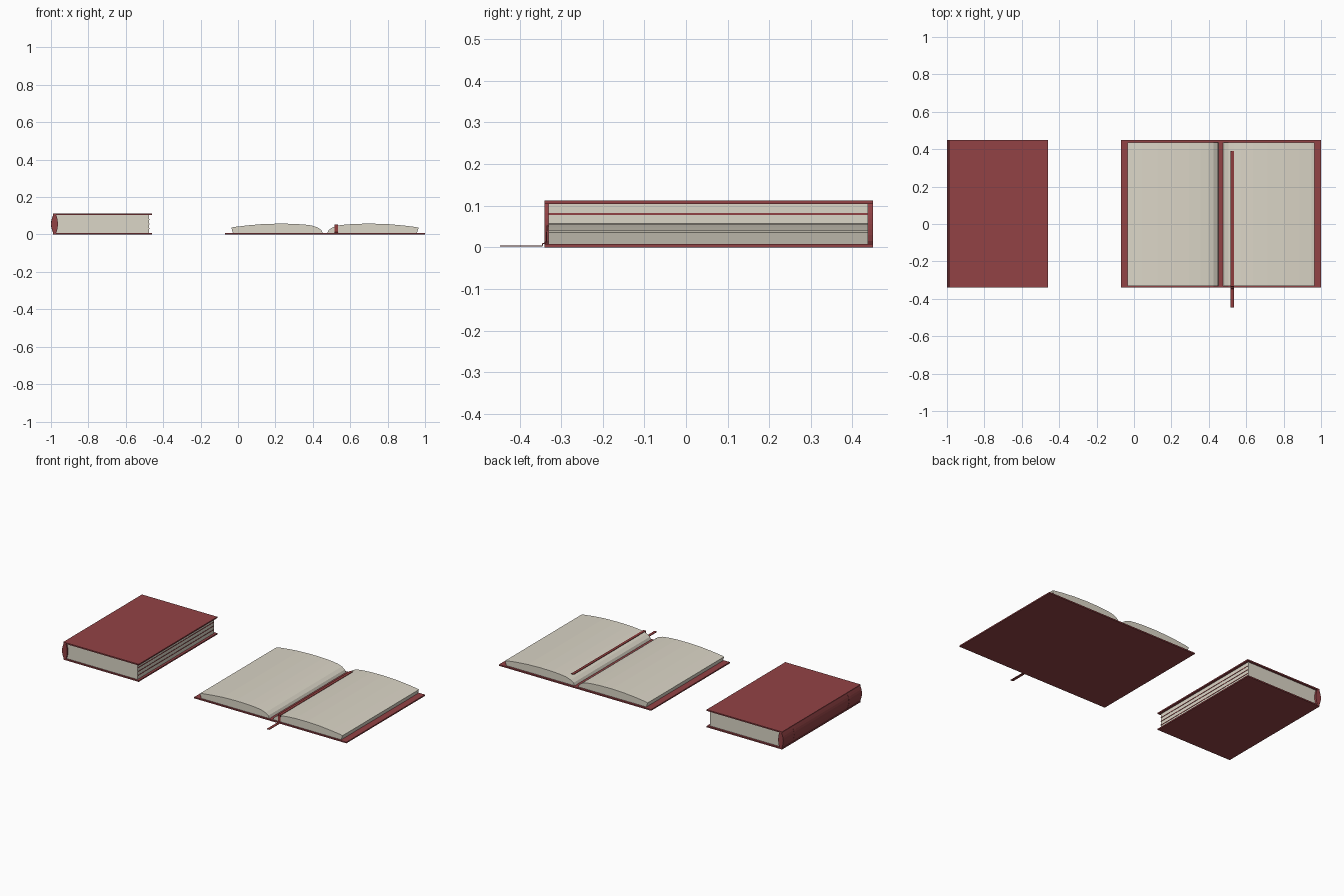
import bpy
import math

if "Cube" in bpy.data.objects:
    bpy.data.objects.remove(bpy.data.objects["Cube"])


def material(name, rgb):
    m = bpy.data.materials.new(name)
    m.diffuse_color = (*rgb, 1)
    m.use_nodes = True
    m.node_tree.nodes["Principled BSDF"].inputs["Base Color"].default_value = m.diffuse_color
    return m


RED = material("cover_red", (0.29, 0.055, 0.06))
RIBBON = material("ribbon_red", (0.27, 0.045, 0.045))
PAPER = material("paper_cream", (0.71, 0.67, 0.57))

Y0, Y1 = -0.34, 0.45      # cover extent
P0, P1 = -0.331, 0.437    # paper extent


def mesh_object(name, verts, faces, mat):
    me = bpy.data.meshes.new(name)
    me.from_pydata(verts, [], faces)
    me.materials.append(mat)
    ob = bpy.data.objects.new(name, me)
    bpy.context.collection.objects.link(ob)
    return ob


def extrude_y(name, profile, y0, y1, mat):
    """Closed xz profile, counter-clockwise seen from the front, swept along y."""
    n = len(profile)
    verts = [(x, y, z) for y in (y0, y1) for x, z in profile]
    faces = [tuple(range(n)), tuple(range(2 * n - 1, n - 1, -1))]
    faces += [(i, i + n, (i + 1) % n + n, (i + 1) % n) for i in range(n)]
    return mesh_object(name, verts, faces, mat)


def box(name, x0, x1, y0, y1, z0, z1, mat):
    return extrude_y(name, [(x0, z0), (x1, z0), (x1, z1), (x0, z1)], y0, y1, mat)


def spine_profile(outer, inner, h):
    """Lens-shaped section, bulging away from the paper on both sides."""
    edge = -0.985
    steps = [i / 8 for i in range(9)]
    left = [(edge - outer * math.sin(math.pi * t), 0.002 + h * (1 - t)) for t in steps]
    right = [(edge + 0.008 + inner * math.sin(math.pi * t) ** 0.6, 0.002 + h * t) for t in steps]
    return left + right


# Closed book: two boards, rounded spine and page block
box("closed_back_cover", -0.99, -0.46, Y0, Y1, 0.0, 0.008, RED)
box("closed_front_cover", -0.99, -0.46, Y0, Y1, 0.104, 0.112, RED)
extrude_y("closed_spine", spine_profile(0.014, 0.014, 0.108), Y0, Y1, RED)
box("closed_pages", -0.97, -0.475, P0, P1, 0.008, 0.104, PAPER)

# Thin dividers showing on the fore edge
for i, z in enumerate((0.032, 0.056, 0.080)):
    box(f"page_divider_{i + 1}", -0.52, -0.473, P0 + 0.001, P1 - 0.001, z - 0.002, z + 0.002, RED)

# Shallow raised bands around the spine
for i, y in enumerate((-0.22, 0.33)):
    extrude_y(f"spine_band_{i + 1}", spine_profile(0.0155, 0.005, 0.108), y - 0.012, y + 0.012, RED)

# Open book: one flat cover and two mirrored page blocks
box("open_cover", -0.07, 1.0, Y0, Y1, 0.0, 0.008, RED)
MID = 0.465
page = [(0.012, 0.008), (0.492, 0.008), (0.501, 0.036), (0.485, 0.040),
        (0.42, 0.048), (0.34, 0.055), (0.25, 0.058), (0.17, 0.057),
        (0.11, 0.053), (0.07, 0.048), (0.04, 0.038), (0.02, 0.024)]
extrude_y("right_pages", [(MID + x, z) for x, z in page], P0, P1, PAPER)
extrude_y("left_pages", [(MID - x, z) for x, z in reversed(page)], P0, P1, PAPER)

# Ribbon: along the right page, over the paper and cover edges, onto the table
path = [(0.39, 0.051), (-0.334, 0.051), (-0.336, 0.011), (-0.344, 0.009),
        (-0.346, 0.003), (-0.447, 0.003)]
verts = [(x, y, z) for y, z in path for x in (0.516, 0.534)]
faces = [(2 * i, 2 * i + 2, 2 * i + 3, 2 * i + 1) for i in range(len(path) - 1)]
ribbon = mesh_object("bookmark_ribbon", verts, faces, RIBBON)
solid = ribbon.modifiers.new("thickness", 'SOLIDIFY')
solid.thickness = 0.003
solid.offset = 0
